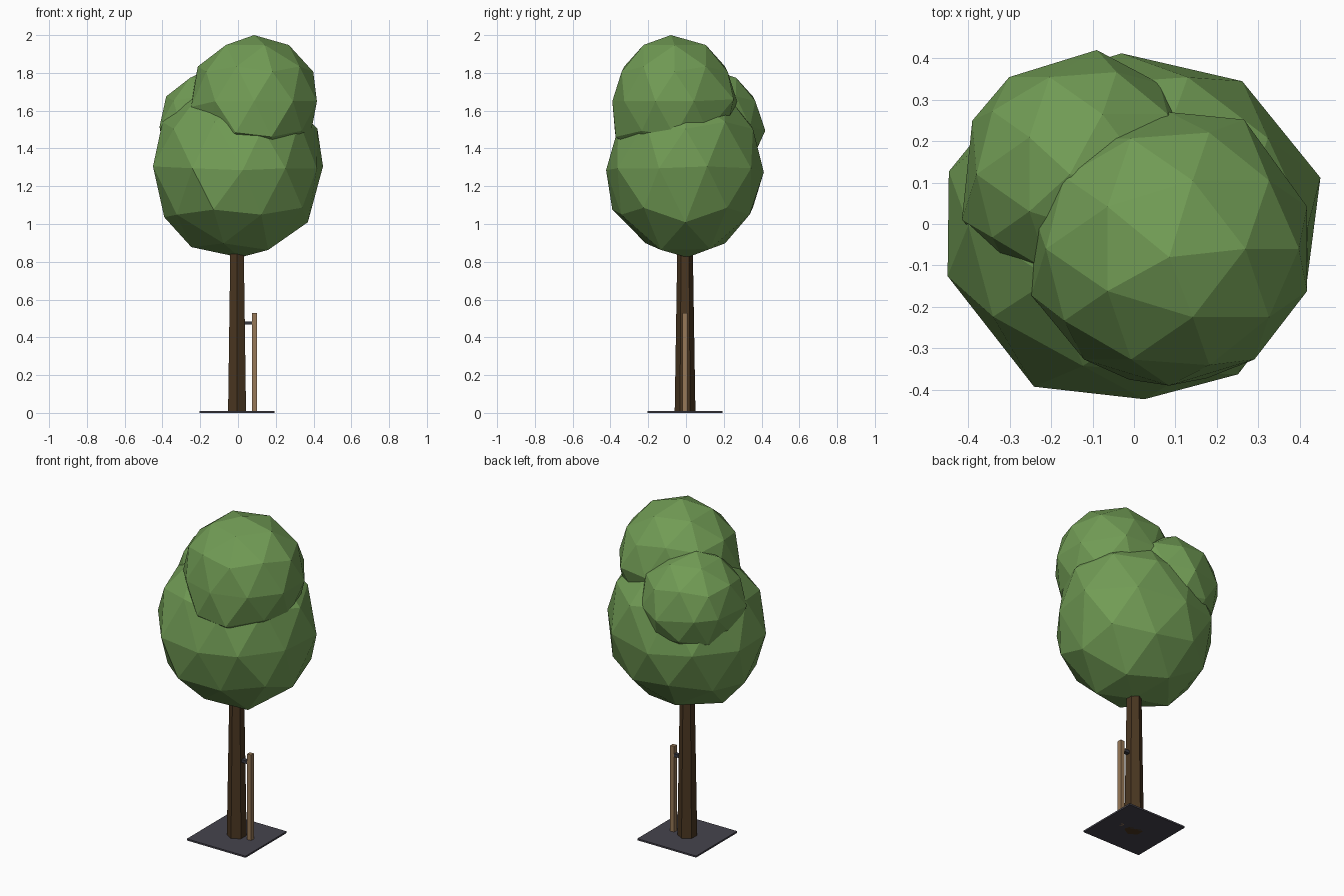
import bpy, bmesh
from mathutils import Matrix, Vector

if "Cube" in bpy.data.objects:
    bpy.data.objects.remove(bpy.data.objects["Cube"])


def material(name, rgb):
    m = bpy.data.materials.new(name)
    m.diffuse_color = (*rgb, 1)
    m.use_nodes = True
    m.node_tree.nodes["Principled BSDF"].inputs["Base Color"].default_value = m.diffuse_color
    return m


LEAF = material("leaf_green", (0.165, 0.33, 0.09))
BARK = material("bark_brown", (0.068, 0.037, 0.015))
WOOD = material("stake_wood", (0.31, 0.19, 0.095))
SLATE = material("slate_grey", (0.06, 0.057, 0.074))
RUBBER = material("tie_dark_grey", (0.04, 0.04, 0.05))


def finish(name, bm, mat):
    me = bpy.data.meshes.new(name)
    bm.to_mesh(me)
    bm.free()
    me.materials.append(mat)
    ob = bpy.data.objects.new(name, me)
    bpy.context.collection.objects.link(ob)
    return ob


def box(name, centre, size, mat):
    bm = bmesh.new()
    bmesh.ops.create_cube(bm, size=1, matrix=Matrix.Translation(centre) @ Matrix.Diagonal((*size, 1)))
    finish(name, bm, mat)


def blob(name, centre, radii, mat, nudges):
    # faceted ellipsoid of 80 triangles; nudges pull the corner nearest a direction
    bm = bmesh.new()
    bmesh.ops.create_icosphere(bm, subdivisions=2, radius=1)
    picks = [(max(bm.verts, key=lambda v: v.co.dot(Vector(d))), Vector(o)) for d, o in nudges]
    for v in bm.verts:
        v.co = Vector(centre) + Vector(a * b for a, b in zip(v.co, radii))
    for v, offset in picks:
        v.co += offset
    finish(name, bm, mat)


# Foliage: big lower crown, top crown, back-left crown
blob("lower_crown", (0, -0.003, 1.295), (0.47, 0.42, 0.467), LEAF, [
    ((.95, .31, 0), (.003, -.015, .01)), ((.59, .81, 0), (-.015, .008, 0)),
    ((0, 1, 0), (-.03, -.005, -.02)), ((-.95, -.31, 0), (-.003, .007, .01)),
    ((-.59, -.81, 0), (.035, -.05, 0)), ((0, -1, 0), (.025, 0, -.01)),
    ((.59, -.81, 0), (-.025, -.02, 0)), ((.95, -.31, 0), (-.03, -.01, 0)),
    ((.85, 0, -.53), (-.03, 0, -.04)), ((-.89, 0, -.45), (.03, 0, -.05)),
    ((0, 0, -1), (.01, .01, -.005)), ((-.53, 0, -.85), (0, 0, -.02)),
    ((.43, .31, -.85), (-.04, 0, -.03)), ((.43, -.31, -.85), (-.04, 0, -.035)),
    ((-.28, -.85, -.45), (0, -.03, -.01))])
blob("top_crown", (0.085, -0.06, 1.65), (0.35, 0.33, 0.35), LEAF, [
    ((-.28, -.85, -.45), (0, -.035, -.01)), ((.26, -.81, -.53), (0, -.045, -.005)),
    ((.59, .81, 0), (-.025, .045, .01)), ((-.95, -.31, 0), (0, -.01, -.03)),
    ((0, 0, 1), (0, -.02, 0))])
blob("side_crown", (-0.125, 0.12, 1.515), (0.3, 0.29, 0.305), LEAF, [
    ((0, 1, 0), (.035, .01, -.02)), ((.59, .81, 0), (.01, -.015, 0)),
    ((-.95, .31, 0), (.02, .04, 0)), ((-.95, -.31, 0), (-.005, -.02, 0)),
    ((0, 0, 1), (-.03, 0, 0))])

# Six-sided tapered trunk, running up into the foliage
bm = bmesh.new()
bmesh.ops.create_cone(bm, cap_ends=True, segments=6, radius1=0.055, radius2=0.039,
                      depth=1.0, matrix=Matrix.Translation((-0.005, -0.005, 0.5)))
finish("trunk", bm, BARK)

# Ground plate, support stake and the tie between stake and trunk
box("ground_plate", (-0.005, -0.005, 0.005), (0.395, 0.395, 0.01), SLATE)
box("stake", (0.088, -0.006, 0.265), (0.026, 0.026, 0.53), WOOD)
box("tie", (0.055, -0.006, 0.476), (0.055, 0.024, 0.018), RUBBER)
